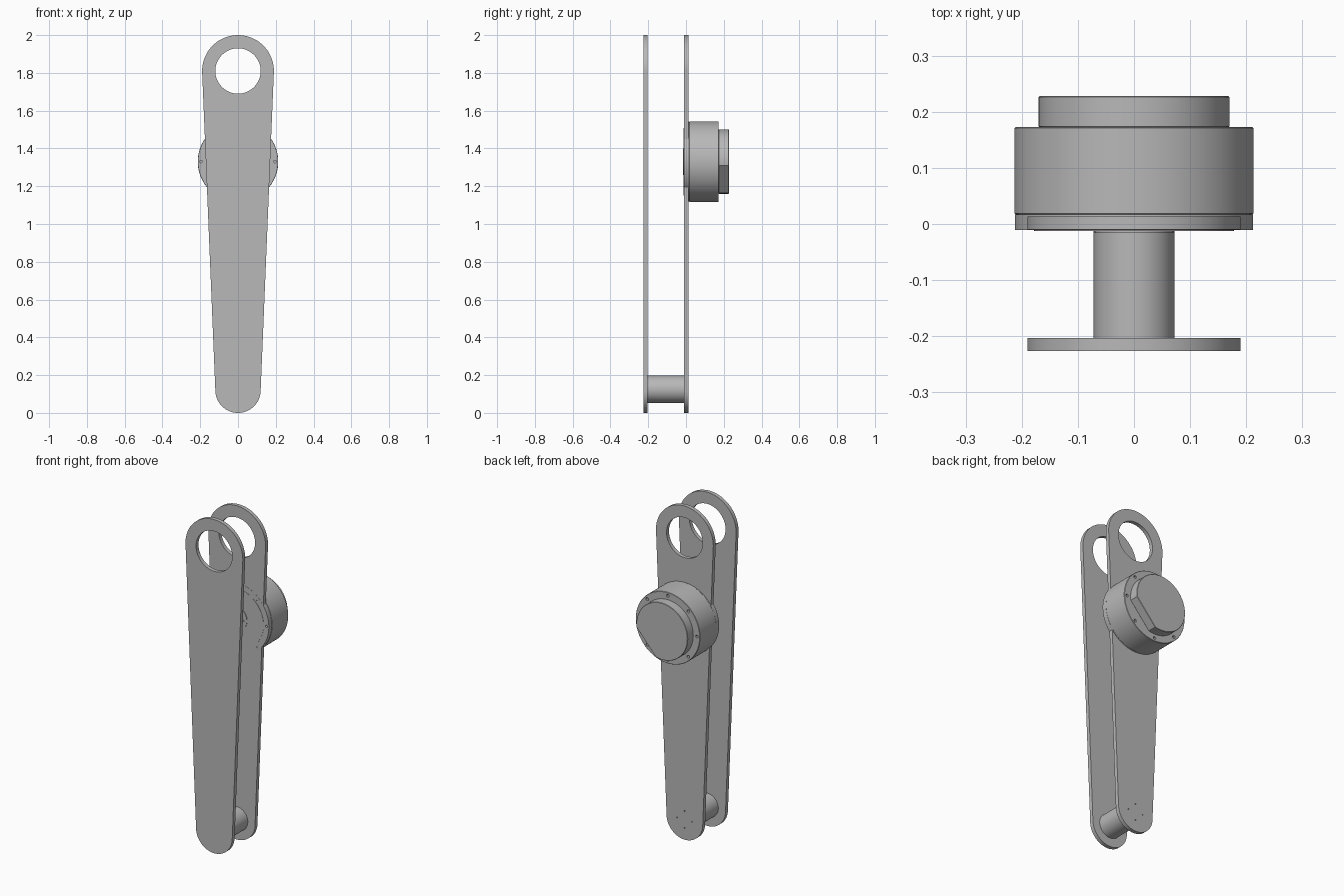
import bpy, bmesh
from math import sin, cos, pi, radians
from mathutils import Matrix, Vector

cube = bpy.data.objects.get("Cube")
if cube:
    bpy.data.objects.remove(cube)

grey = bpy.data.materials.new("machined_grey")
grey.use_nodes = True
GREY = (0.48, 0.48, 0.48, 1)
grey.diffuse_color = GREY
grey.node_tree.nodes["Principled BSDF"].inputs["Base Color"].default_value = GREY

MOTOR_Z, FOOT_Z, EYE_Z = 1.33, 0.12, 1.81


def finish(name, bm):
    bmesh.ops.recalc_face_normals(bm, faces=bm.faces[:])
    mesh = bpy.data.meshes.new(name)
    bm.to_mesh(mesh)
    bm.free()
    mesh.materials.append(grey)
    obj = bpy.data.objects.new(name, mesh)
    bpy.context.collection.objects.link(obj)
    return obj


def prism(name, outline, y0, y1):
    """Extrude an (x, z) outline from y0 to y1."""
    bm = bmesh.new()
    face = bm.faces.new([bm.verts.new((x, y0, z)) for x, z in outline])
    new = bmesh.ops.extrude_face_region(bm, geom=[face])["geom"]
    bmesh.ops.translate(bm, vec=(0, y1 - y0, 0),
                        verts=[v for v in new if isinstance(v, bmesh.types.BMVert)])
    return finish(name, bm)


def arc(z, radius, start, end, steps):
    return [(radius * cos(radians(start + (end - start) * i / steps)),
             z + radius * sin(radians(start + (end - start) * i / steps)))
            for i in range(steps + 1)]


def disc(name, z, radius, y0, y1):
    return prism(name, arc(z, radius, 0, 360, 96)[:-1], y0, y1)


def drill(obj, holes, y0, y1, sides=16):
    """Cut round holes, given as (x, z, radius), between y0 and y1."""
    bm = bmesh.new()
    turn = Matrix.Rotation(pi / 2, 4, 'X')
    for x, z, r in holes:
        place = Matrix.Translation(Vector((x, (y0 + y1) / 2, z)))
        bmesh.ops.create_cone(bm, cap_ends=True, segments=sides, radius1=r,
                              radius2=r, depth=y1 - y0, matrix=place @ turn)
    cutter = finish("hole_cutter", bm)
    cutter.hide_render = True
    mod = obj.modifiers.new("holes", 'BOOLEAN')
    mod.object, mod.operation, mod.solver = cutter, 'DIFFERENCE', 'EXACT'
    bpy.context.view_layer.update()
    result = obj.evaluated_get(bpy.context.evaluated_depsgraph_get())
    mesh = bpy.data.meshes.new_from_object(result)
    obj.modifiers.clear()
    obj.data = mesh
    bpy.data.objects.remove(cutter)


def bolt_circle(z, radius, count, size, offset=0):
    return [(radius * cos(offset + 2 * pi * i / count),
             z + radius * sin(offset + 2 * pi * i / count), size)
            for i in range(count)]


# Two tapered side plates with a large eye at the top
parts = []
link = arc(EYE_Z, 0.19, 0, 180, 48) + arc(FOOT_Z, 0.12, 180, 360, 48)
for name, y0 in (("front_plate", -0.226), ("rear_plate", -0.01)):
    plate = prism(name, link, y0, y0 + 0.023)
    drill(plate, [(0, EYE_Z, 0.12)], y0 - 0.05, y0 + 0.07, 96)
    parts.append(plate)
drill(parts[1], bolt_circle(FOOT_Z, 0.05, 4, 0.004), 0.003, 0.03)

# Spacer between the plates at the foot
parts.append(disc("foot_spacer", 0.125, 0.072, -0.204, -0.009))

# Motor housing with screw holes on its shoulder
body = disc("motor_body", MOTOR_Z, 0.213, 0.017, 0.173)
drill(body, bolt_circle(MOTOR_Z, 0.193, 8, 0.007), 0.15, 0.2)

# Mounting ring and output faces on the inner side
ring = disc("motor_ring", MOTOR_Z, 0.212, -0.011, 0.017)
drill(ring, bolt_circle(MOTOR_Z, 0.196, 8, 0.007), -0.03, 0.003)
face = disc("output_face", MOTOR_Z, 0.178, -0.0125, -0.005)
hub = disc("output_hub", MOTOR_Z, 0.07, -0.016, -0.006)
drill(hub, bolt_circle(MOTOR_Z, 0.05, 6, 0.007), -0.03, -0.0115)

# End cap with one flat on its lower left side
cap = prism("motor_cap", arc(MOTOR_Z, 0.17, -7, 284, 80), 0.172, 0.228)
parts += [body, ring, face, hub, cap]

# Small edge breaks on the large turned parts
for obj in (body, cap):
    bevel = obj.modifiers.new("edge_break", 'BEVEL')
    bevel.width, bevel.segments = 0.002, 1
    bevel.limit_method, bevel.angle_limit = 'ANGLE', radians(60)

# Smooth round walls, keeping the rims crisp
bpy.ops.object.select_all(action='DESELECT')
for obj in parts:
    obj.select_set(True)
bpy.context.view_layer.objects.active = parts[0]
bpy.ops.object.shade_smooth_by_angle(angle=radians(30))
